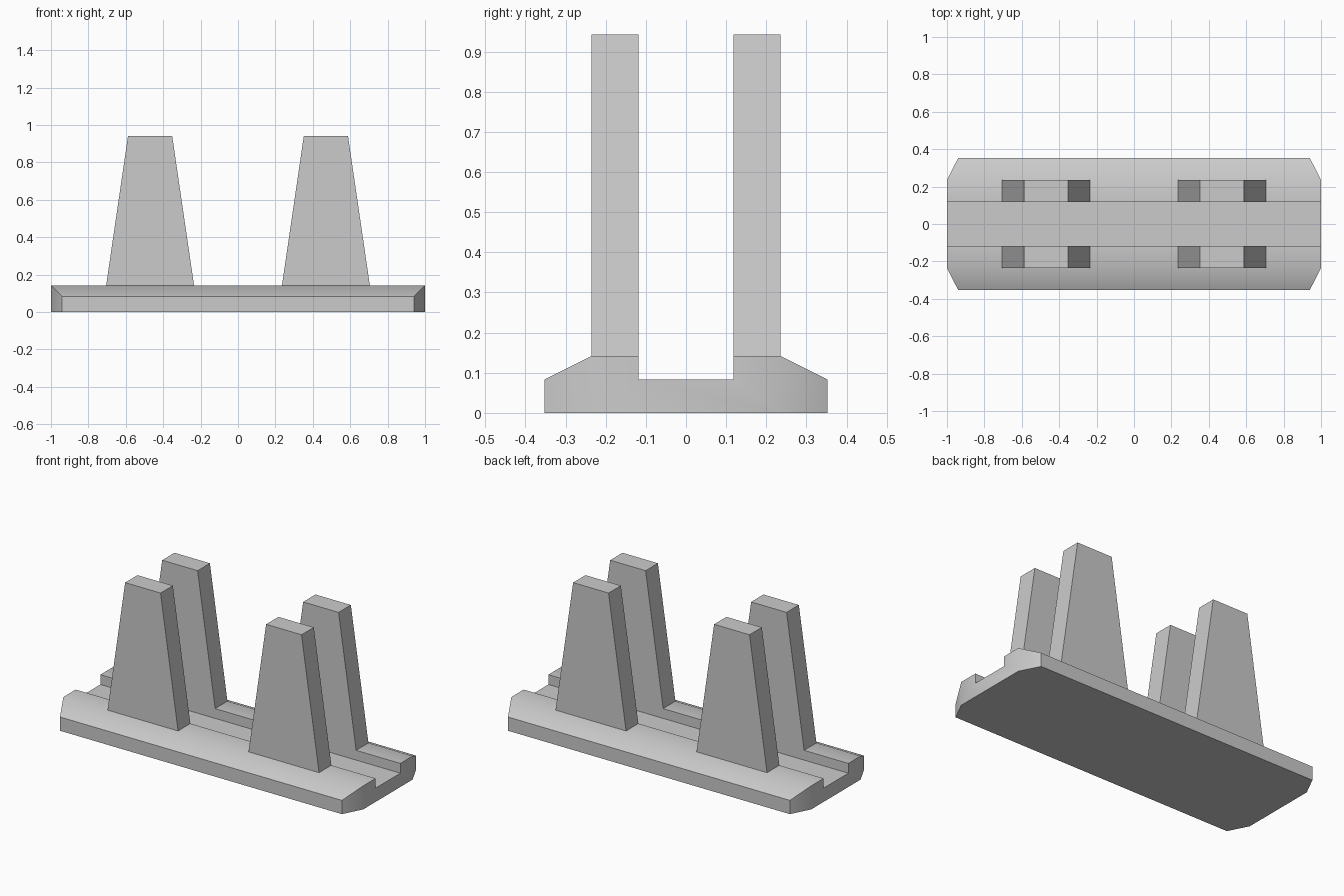
import bpy, bmesh, math

cube = bpy.data.objects.get("Cube")
if cube:
    bpy.data.objects.remove(cube, do_unlink=True)

# Single plain grey material
grey = bpy.data.materials.new("plain grey")
grey.use_nodes = True
color = (0.6, 0.6, 0.6, 1)
grey.diffuse_color = color
grey.node_tree.nodes["Principled BSDF"].inputs["Base Color"].default_value = color

SHOULDER, RIM, GROOVE = 0.235, 0.353, 0.118
LOW, HIGH, TOP = 0.083, 0.142, 0.942


def finish(bm, name):
    bmesh.ops.recalc_face_normals(bm, faces=bm.faces)
    mesh = bpy.data.meshes.new(name)
    bm.to_mesh(mesh)
    bm.free()
    mesh.materials.append(grey)
    obj = bpy.data.objects.new(name, mesh)
    bpy.context.collection.objects.link(obj)
    return obj


def loft(bm, first, second):
    """Join two matching loops of points with side faces."""
    a = [bm.verts.new(p) for p in first]
    b = [bm.verts.new(p) for p in second]
    for i in range(len(a)):
        j = (i + 1) % len(a)
        bm.faces.new((a[i], a[j], b[j], b[i]))
    return a, b


# Base: grooved cross-section (y, z, half length) with clipped corners
half = [(-SHOULDER, 0, 1), (-RIM, 0, 0.94), (-RIM, LOW, 0.94),
        (-SHOULDER, HIGH, 1), (-GROOVE, HIGH, 1), (-GROOVE, LOW, 1)]
profile = half + [(-y, z, x) for y, z, x in reversed(half)]
bm = bmesh.new()
ends = loft(bm, [(-x, y, z) for y, z, x in profile],
            [(x, y, z) for y, z, x in profile])
for loop in ends:
    bm.faces.new(loop[:4])
    bm.faces.new(loop[8:])
    bm.faces.new([loop[0]] + loop[3:9] + [loop[11]])
bmesh.ops.dissolve_limit(bm, angle_limit=0.01, verts=bm.verts, edges=bm.edges)
base = finish(bm, "base")
bpy.context.view_layer.objects.active = base
base.select_set(True)
bpy.ops.object.shade_smooth_by_angle(angle=math.radians(30))
base.select_set(False)


# Four tapered uprights beside the groove
def upright(name, sx, sy):
    bm = bmesh.new()

    def ring(width, z):
        mid = sx * 0.47
        return [(mid + dx * width, sy * y, z) for dx, y in
                ((-1, GROOVE), (1, GROOVE), (1, SHOULDER), (-1, SHOULDER))]
    for loop in loft(bm, ring(0.235, HIGH), ring(0.118, TOP)):
        bm.faces.new(loop)
    finish(bm, name)


for side, sx in (("left", 1), ("right", -1)):
    for end, sy in (("front", -1), ("back", 1)):
        upright(f"{end}_{side}_upright", sx, sy)
